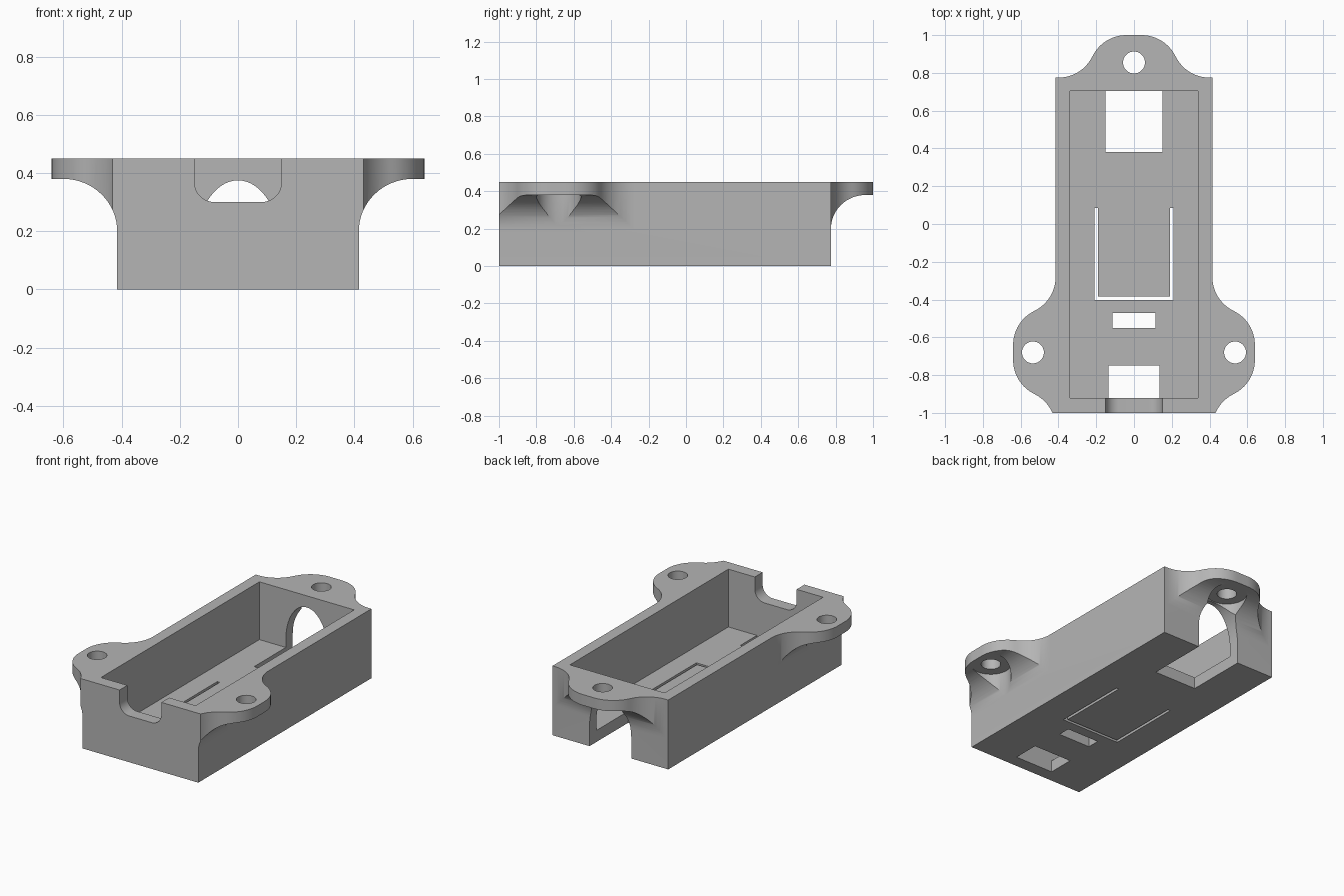
import bpy
import bmesh
from math import cos, sin, pi, atan2
from mathutils import Matrix, Vector

cube = bpy.data.objects.get("Cube")
if cube:
    bpy.data.objects.remove(cube, do_unlink=True)

grey = bpy.data.materials.new("plain grey")
grey.use_nodes = True
grey.diffuse_color = (0.46, 0.46, 0.46, 1)
grey.node_tree.nodes["Principled BSDF"].inputs["Base Color"].default_value = grey.diffuse_color

TOP, FLOOR, PLATE, ROOT = 0.45, 0.075, 0.38, 0.2
HALF_W, FRONT, BACK = 0.415, -1.0, 0.775
IN_W, IN_FRONT, IN_BACK = 0.34, -0.92, 0.705


def arc(cx, cy, rx, ry, start, end, steps=16):
    return [(cx + rx * cos(start + (end - start) * i / steps),
             cy + ry * sin(start + (end - start) * i / steps)) for i in range(steps + 1)]


def prism(name, points, low, high, matrix=Matrix()):
    """Extrude a 2D outline from low to high along z, then place it."""
    bm = bmesh.new()
    face = bm.faces.new([bm.verts.new((x, y, low)) for x, y in points])
    new = bmesh.ops.extrude_face_region(bm, geom=[face])["geom"]
    bmesh.ops.translate(bm, vec=(0, 0, high - low),
                        verts=[v for v in new if isinstance(v, bmesh.types.BMVert)])
    bmesh.ops.transform(bm, matrix=matrix, verts=bm.verts)
    bmesh.ops.recalc_face_normals(bm, faces=bm.faces)
    mesh = bpy.data.meshes.new(name)
    bm.to_mesh(mesh)
    bm.free()
    mesh.materials.append(grey)
    obj = bpy.data.objects.new(name, mesh)
    bpy.context.collection.objects.link(obj)
    return obj


def box(name, x0, x1, y0, y1, z0, z1):
    return prism(name, [(x0, y0), (x1, y0), (x1, y1), (x0, y1)], z0, z1)


def combine(target, tool, operation):
    mod = target.modifiers.new(tool.name, "BOOLEAN")
    mod.object, mod.operation, mod.solver = tool, operation, "EXACT"
    bpy.context.view_layer.objects.active = target
    bpy.ops.object.modifier_apply(modifier=mod.name)
    bpy.data.objects.remove(tool, do_unlink=True)


# Matrices that map a 2D drawing (u, z) onto upright planes
ALONG_Y = Matrix(((1, 0, 0, 0), (0, 0, 1, 0), (0, 1, 0, 0), (0, 0, 0, 1)))
ALONG_X = Matrix(((0, 0, 1, 0), (1, 0, 0, 0), (0, 1, 0, 0), (0, 0, 0, 1)))

# Open tray
tray = box("tray", -HALF_W, HALF_W, FRONT, BACK, 0, TOP)
combine(tray, box("cavity", -IN_W, IN_W, IN_FRONT, IN_BACK, FLOOR, 1), "DIFFERENCE")

# Ear outline: concave flare from the wall into a rounded tip
bend = atan2(0.175, 0.36)
right_half = (arc(0.4, 0.2, 0.2, 0.2, -pi / 2, -pi + bend)
              + arc(0.04, 0.025, 0.2, 0.2, bend, pi / 2)[1:])
outline = [(0.4, -0.04)] + right_half
outline += [(-u, v) for u, v in reversed(outline)]

# Hollow fillet profile under each ear
under = arc(0.185, ROOT, 0.185, PLATE - ROOT, pi, pi / 2) + [(0.4, PLATE), (0.4, 0.1), (0, 0.1)]

# Ears: placement, and how far the screw hole sits from the wall
ears = [
    ("left_ear", Matrix.Translation((HALF_W, -0.68, 0)) @ Matrix.Rotation(-pi / 2, 4, "Z"), 0.12),
    ("right_ear", Matrix.Translation((-HALF_W, -0.68, 0)) @ Matrix.Rotation(pi / 2, 4, "Z"), 0.12),
    ("back_ear", Matrix.Translation((0, BACK, 0)), 0.08),
]
for name, place, reach in ears:
    ear = prism(name, outline, ROOT, TOP, place)
    combine(ear, prism("fillet", under, -0.6, 0.6, place @ ALONG_X), "DIFFERENCE")
    combine(ear, box("front_trim", -1, 1, FRONT - 1, FRONT, -1, 1), "DIFFERENCE")
    combine(tray, ear, "UNION")

# Screw holes with round clearance beneath
for name, place, reach in ears:
    hole = arc(0, reach, 0.058, 0.058, 0, 2 * pi, 40)[:-1]
    clearance = arc(0, reach, 0.119, 0.119, 0, 2 * pi, 48)[:-1]
    combine(tray, prism("clearance", clearance, 0.1, PLATE, place), "DIFFERENCE")
    combine(tray, prism("screw_hole", hole, 0.3, 1, place), "DIFFERENCE")

# Arched opening through the back wall and floor
arch = [(-0.15, -0.1), (0.15, -0.1)] + arc(0, 0.13, 0.15, 0.245, 0, pi, 32)
combine(tray, prism("back_arch", arch, 0.38, 1.1, ALONG_Y), "DIFFERENCE")

# Round-cornered notch in the front wall
notch = ([(0.15, 0.6), (-0.15, 0.6)] + arc(-0.08, 0.37, 0.07, 0.07, pi, 1.5 * pi, 12)
         + arc(0.08, 0.37, 0.07, 0.07, 1.5 * pi, 2 * pi, 12))
combine(tray, prism("front_notch", notch, -1.1, -0.9, ALONG_Y), "DIFFERENCE")

# Floor windows and the U-shaped slot around the button tab
combine(tray, box("front_window", -0.135, 0.135, IN_FRONT, -0.75, -0.1, 0.2), "DIFFERENCE")
combine(tray, box("small_window", -0.113, 0.113, -0.55, -0.47, -0.1, 0.2), "DIFFERENCE")
slot = [(-0.208, -0.403), (0.208, -0.403), (0.208, 0.085), (0.19, 0.085),
        (0.19, -0.385), (-0.19, -0.385), (-0.19, 0.085), (-0.208, 0.085)]
combine(tray, prism("tab_slot", slot, -0.1, 0.2), "DIFFERENCE")

# Smooth curves, sharp edges
tray.name = "mounting_tray"
bpy.ops.object.select_all(action="DESELECT")
tray.select_set(True)
bpy.context.view_layer.objects.active = tray
bpy.ops.object.shade_smooth_by_angle(angle=pi / 6)
